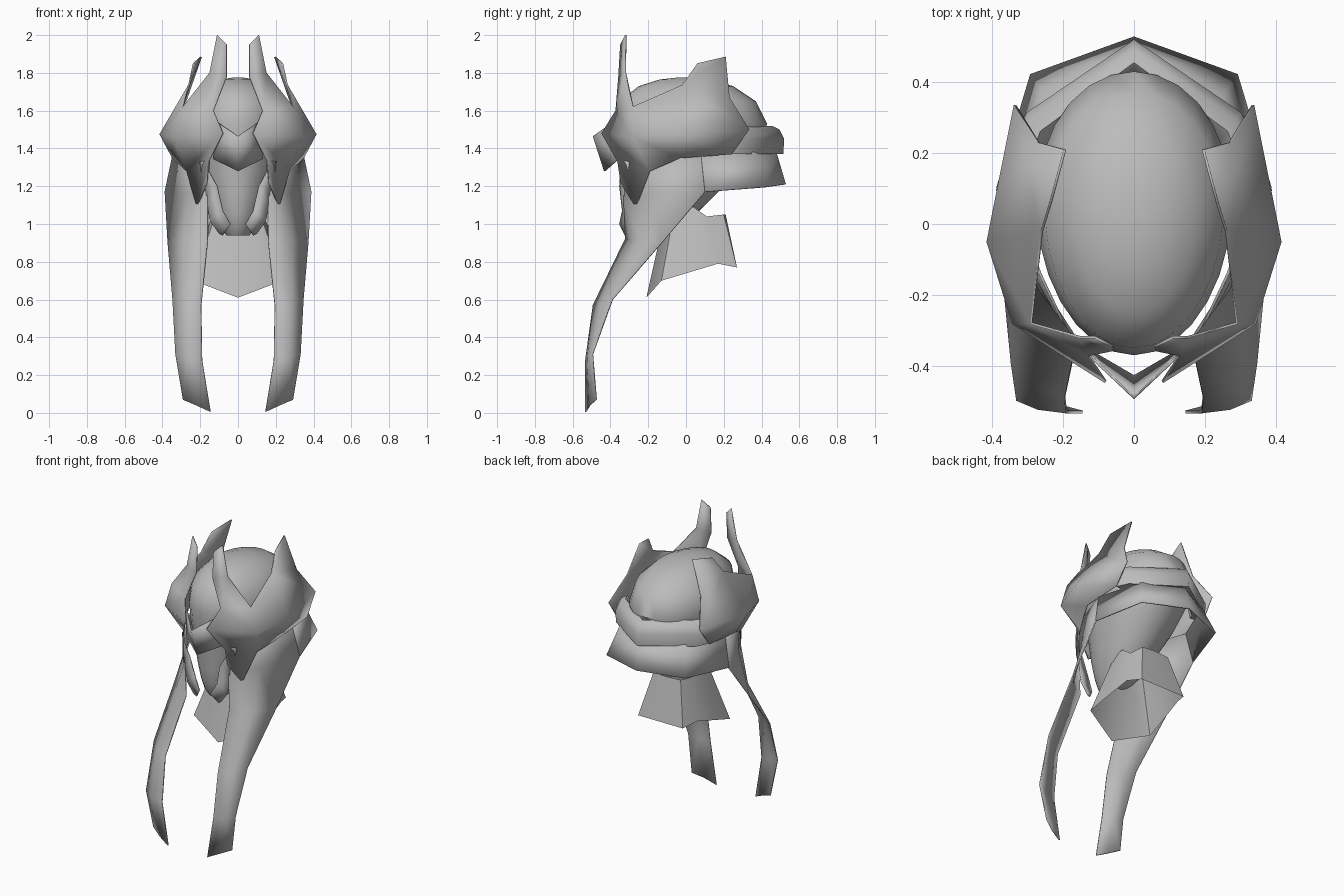
import bpy, bmesh, math

cube = bpy.data.objects.get("Cube")
if cube:
    bpy.data.objects.remove(cube, do_unlink=True)

grey = bpy.data.materials.new("plain_grey")
grey.use_nodes = True
grey.diffuse_color = (0.5, 0.5, 0.5, 1)
grey.node_tree.nodes["Principled BSDF"].inputs["Base Color"].default_value = (0.5, 0.5, 0.5, 1)


def finish(name, bm, angle=40, mirror=True, thick=0.008):
    """Turn a bmesh into a shaded object, mirrored across x when asked."""
    bmesh.ops.recalc_face_normals(bm, faces=bm.faces)
    mesh = bpy.data.meshes.new(name)
    bm.to_mesh(mesh)
    bm.free()
    mesh.materials.append(grey)
    obj = bpy.data.objects.new(name, mesh)
    bpy.context.collection.objects.link(obj)
    if mirror:
        mod = obj.modifiers.new("mirror", 'MIRROR')
        mod.merge_threshold = 0.002
    if thick:
        mod = obj.modifiers.new("thickness", 'SOLIDIFY')
        mod.thickness = thick
        mod.offset = 0
    bpy.ops.object.select_all(action='DESELECT')
    obj.select_set(True)
    bpy.context.view_layer.objects.active = obj
    bpy.ops.object.shade_smooth_by_angle(angle=math.radians(angle))
    return obj


def grid(bm, rows, closed=False):
    """Bridge equal rows of points with quads."""
    vs = [[bm.verts.new(p) for p in row] for row in rows]
    n = len(rows[0])
    for a, b in zip(vs, vs[1:]):
        for i in range(n if closed else n - 1):
            j = (i + 1) % n
            bm.faces.new((a[i], a[j], b[j], b[i]))
    return vs


# Head: egg-shaped rings (z, half width, front, back)
sections = [(0.94, .06, -.27, -.13), (0.98, .09, -.30, -.06), (1.05, .13, -.32, .05),
            (1.15, .17, -.335, .15), (1.28, .22, -.34, .28), (1.42, .26, -.36, .38),
            (1.53, .275, -.37, .43), (1.65, .25, -.35, .37), (1.73, .17, -.25, .25),
            (1.765, .09, -.14, .12), (1.775, .03, -.05, .03)]
rings = []
for z, w, f, b in sections:
    ring = []
    for k in range(28):
        t = 2 * math.pi * k / 28
        c = math.cos(t)
        ring.append((w * math.sin(t) * (1 + 0.06 * c), (f + b) / 2 + c * (b - f) / 2, z))
    rings.append(ring)
bm = bmesh.new()
vs = grid(bm, rings, True)
bm.faces.new(vs[0])
bm.faces.new(vs[-1])
finish("head", bm, 50, mirror=False, thick=0)

# Neck: open flared tube with a pointed front
bm = bmesh.new()
grid(bm, [
    [(0, -.10, 1.10), (.11, -.06, 1.08), (.13, .04, 1.09), (.12, .11, 1.04), (.10, .20, 1.05), (0, .21, 1.05)],
    [(0, -.21, .61), (.235, -.13, .70), (.22, .02, .745), (.20, .17, .79), (.165, .27, .77), (0, .27, .77)]])
finish("neck", bm, 60, thick=0)

# Rolled band: a profile swept along a chevron behind the head
profile = [(-.05, 1.48), (-.01, 1.52), (.03, 1.50), (.055, 1.45), (.05, 1.37), (-.03, 1.38)]
bm = bmesh.new()
grid(bm, [[(x + o * sx, y + o * sy, z) for o, z in profile]
          for x, y, sx, sy in [(0, .465, 0, 1), (.27, .27, .6, .8), (.29, .22, .9, .3)]], True)
finish("rolled_band", bm, 60, thick=0)

# Neck guard: flared skirt from the back round to the sides
bm = bmesh.new()
grid(bm, [
    [(0, .475, 1.38), (.24, .35, 1.38), (.345, .08, 1.36)],
    [(0, .525, 1.21), (.29, .42, 1.195), (.385, .10, 1.17)]])
finish("neck_guard", bm, 50)

# Lappets: long curved strips, each row going from inner to outer edge
bm = bmesh.new()
grid(bm, [
    [(.19, -.30, 1.34), (.265, -.14, 1.36), (.345, .08, 1.36)],
    [(.16, -.33, 1.15), (.27, -.16, 1.16), (.385, .10, 1.17)],
    [(.16, -.32, .92), (.285, -.24, .91), (.37, -.13, .90)],
    [(.195, -.49, .57), (.28, -.45, .58), (.345, -.39, .60)],
    [(.19, -.53, .28), (.27, -.52, .29), (.33, -.495, .31)],
    [(.145, -.53, .005), (.22, -.51, .04), (.29, -.475, .07)]])
finish("lappets", bm, 60)

# Side panels: faceted shell with front horn, rear horn and cheek point
bm = bmesh.new()
top, mid, bot = grid(bm, [
    [(.13, -.37, 1.60), (.29, -.28, 1.62), (.26, -.02, 1.735), (.27, .23, 1.67)],
    [(.08, -.445, 1.48), (.34, -.28, 1.46), (.412, -.05, 1.475), (.335, .335, 1.50)],
    [(.155, -.36, 1.33), (.27, -.19, 1.28), (.345, -.03, 1.35), (.34, .24, 1.37)]])


def fin(a, b, points):
    bm.faces.new([a] + [bm.verts.new(p) for p in points] + [b])


horn = [bm.verts.new(p) for p in [(.06, -.355, 1.78), (.15, -.32, 1.80), (.11, -.32, 2.0), (.06, -.345, 1.95)]]
bm.faces.new((top[0], top[1], horn[1], horn[0]))
bm.faces.new((horn[0], horn[1], horn[2], horn[3]))
fin(top[2], top[3], [(.235, .06, 1.85), (.195, .21, 1.885)])
fin(bot[0], bot[1], [(.165, -.345, 1.22), (.215, -.265, 1.09)])
finish("side_panels", bm, 80)

# Brow plate: leaning chevron over the face
bm = bmesh.new()
grid(bm, [[(0, -.49, 1.465), (.11, -.385, 1.54)],
          [(0, -.43, 1.28), (.13, -.355, 1.345)]])
finish("brow_plate", bm, 20)

# Cheek guards: narrow plates between the jaw and the lappets
bm = bmesh.new()
grid(bm, [[(.15, -.355, 1.34), (.20, -.30, 1.33)],
          [(.155, -.345, 1.28), (.19, -.305, 1.26)],
          [(.11, -.35, 1.20), (.17, -.325, 1.18)],
          [(.08, -.335, 1.07), (.16, -.325, 1.10)],
          [(.04, -.35, 1.00), (.15, -.32, 1.02)],
          [(.08, -.32, .94), (.10, -.32, .95)]])
finish("cheek_guards", bm, 40)
